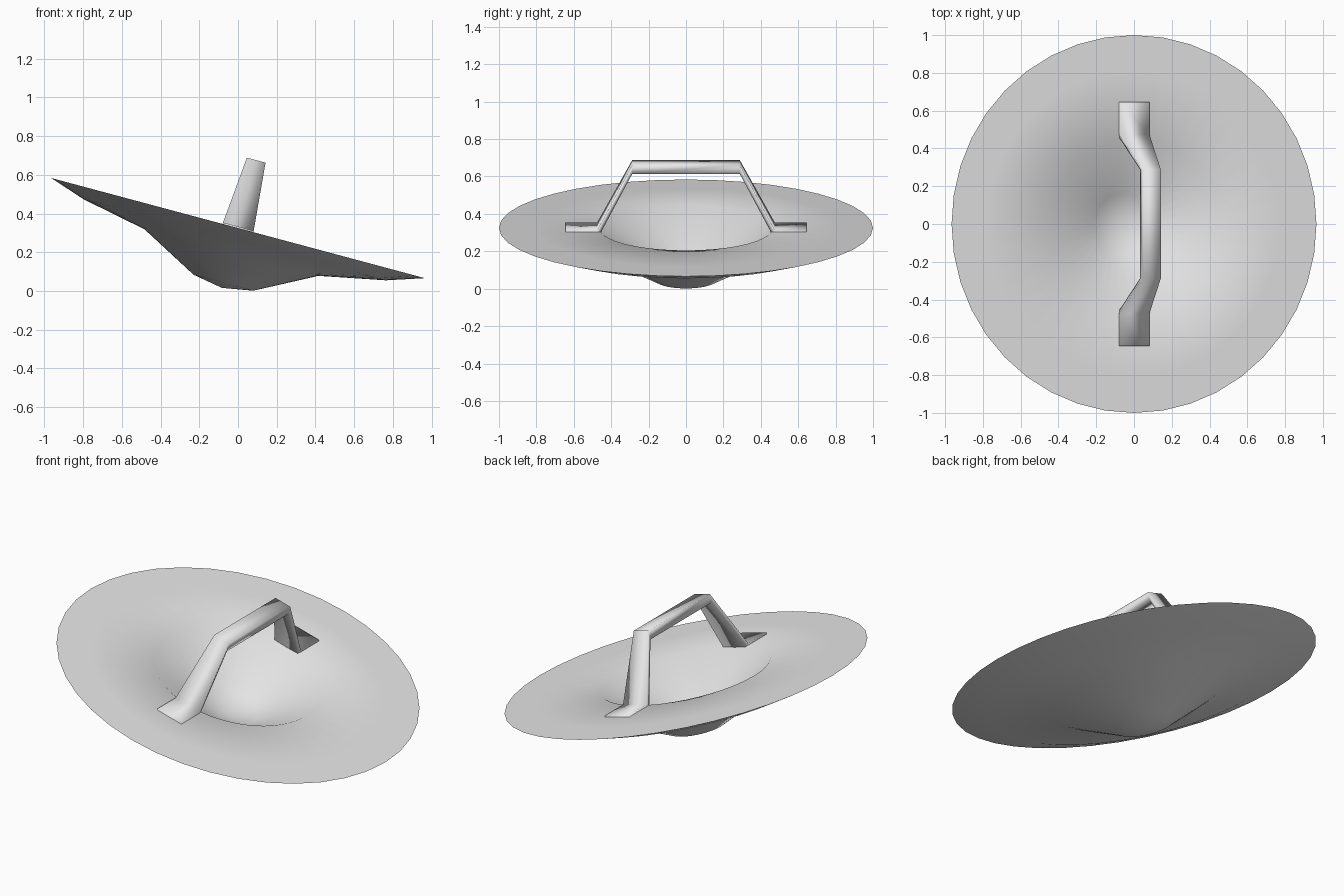
import bpy, bmesh
from math import radians, sin, cos, pi

cube = bpy.data.objects.get("Cube")
if cube:
    bpy.data.objects.remove(cube, do_unlink=True)

SIDES = 40
TILT = radians(15)
CENTRE_HEIGHT = 0.325

grey = bpy.data.materials.new("light_grey")
grey.use_nodes = True
colour = (0.8, 0.8, 0.8, 1)
grey.diffuse_color = colour
grey.node_tree.nodes["Principled BSDF"].inputs["Base Color"].default_value = colour


def finish(name, bm, smooth_angle):
    """Turn a bmesh into a tilted, smooth-shaded object."""
    bmesh.ops.recalc_face_normals(bm, faces=bm.faces)
    mesh = bpy.data.meshes.new(name)
    bm.to_mesh(mesh)
    bm.free()
    mesh.materials.append(grey)
    obj = bpy.data.objects.new(name, mesh)
    bpy.context.collection.objects.link(obj)
    obj.rotation_euler.y = TILT
    obj.location.z = CENTRE_HEIGHT
    bpy.ops.object.select_all(action="DESELECT")
    obj.select_set(True)
    bpy.context.view_layer.objects.active = obj
    bpy.ops.object.shade_smooth_by_angle(angle=radians(smooth_angle))
    return obj


# Dish: a closed profile of (radius, height), flat on top with a sunken bowl
profile = [(0, -0.25), (0.16, -0.215), (0.465, 0), (0.808, 0), (1, 0),
           (0.808, -0.063), (0.465, -0.131), (0.16, -0.292), (0, -0.32)]
bm = bmesh.new()
rings = []
for r, z in profile:
    if r == 0:
        rings.append([bm.verts.new((0, 0, z))] * SIDES)
    else:
        rings.append([bm.verts.new((r * cos(2 * pi * i / SIDES),
                                    r * sin(2 * pi * i / SIDES), z))
                      for i in range(SIDES)])
for a, b in zip(rings, rings[1:]):
    for i in range(SIDES):
        j = (i + 1) % SIDES
        corners = dict.fromkeys((a[i], a[j], b[j], b[i]))
        bm.faces.new(list(corners))
finish("dish", bm, 50)

# Handle: tapered strap with two feet, swept along a mirrored path
# Each station is (y, top height, half width)
half = [(0.645, 0.008, 0.082), (0.475, 0.008, 0.082), (0.287, 0.363, 0.05)]
path = half + [(-y, z, w) for y, z, w in reversed(half)]
THICKNESS = 0.05
bm = bmesh.new()
sections = [[bm.verts.new((x, y, h)) for x, h in
             ((-w, z), (w, z), (w, z - THICKNESS), (-w, z - THICKNESS))]
            for y, z, w in path]
for a, b in zip(sections, sections[1:]):
    for i in range(4):
        j = (i + 1) % 4
        bm.faces.new((a[i], a[j], b[j], b[i]))
bm.faces.new(sections[0])
bm.faces.new(sections[-1])
finish("handle", bm, 100)
